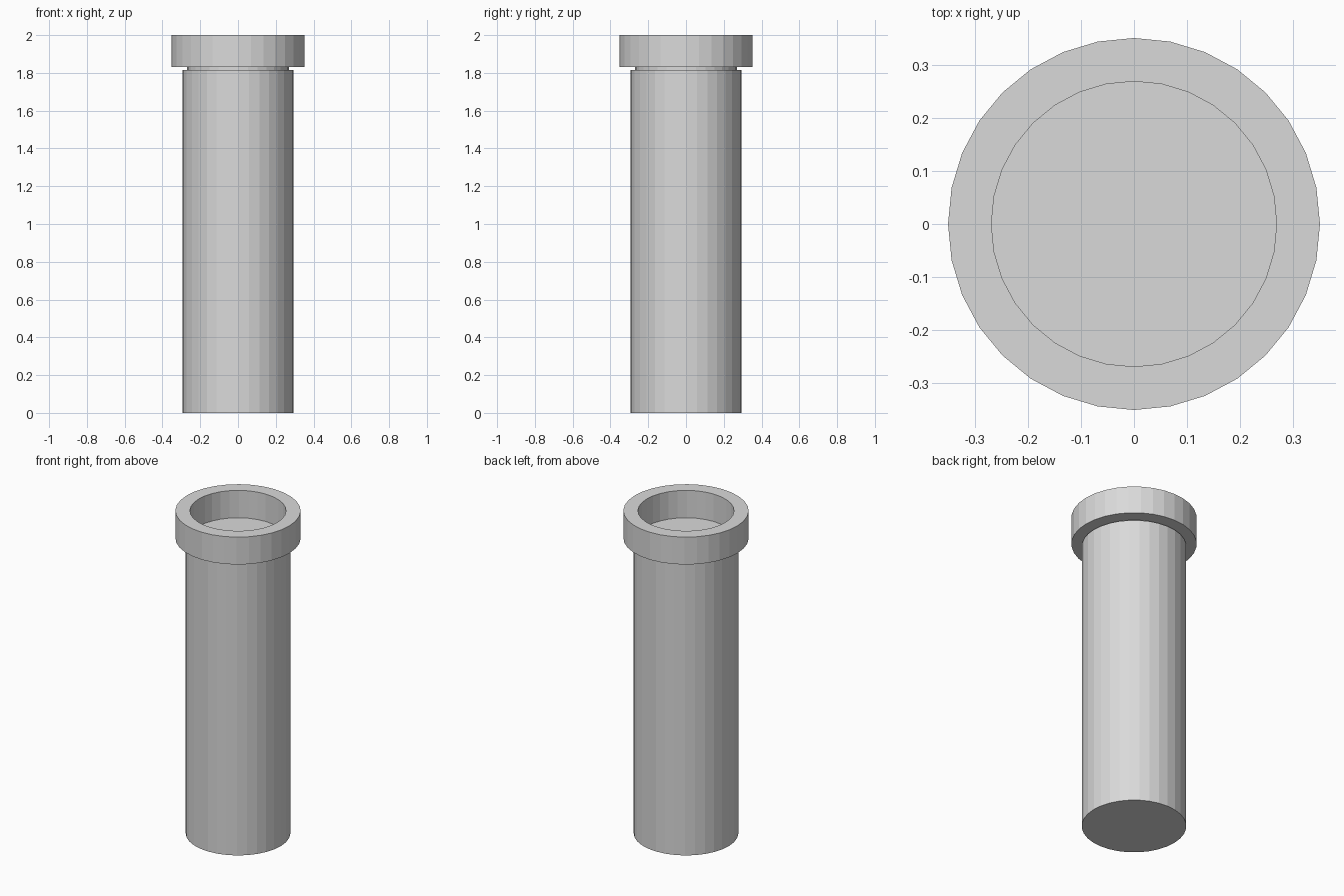
import bpy
import bmesh
from math import cos, sin, tau

cube = bpy.data.objects.get("Cube")
if cube:
    bpy.data.objects.remove(cube, do_unlink=True)

SIDES = 32
NECK_R = 0.27
COLLAR_Z = 1.83

grey = bpy.data.materials.new("light grey")
grey.use_nodes = True
colour = (0.7, 0.7, 0.7, 1)
grey.diffuse_color = colour
grey.node_tree.nodes["Principled BSDF"].inputs["Base Color"].default_value = colour


def lathe(name, profile, closed):
    """Turn (radius, z) points around z; an open profile gets end caps."""
    bm = bmesh.new()
    rings = [[bm.verts.new((r * cos(tau * i / SIDES), r * sin(tau * i / SIDES), z))
              for i in range(SIDES)] for r, z in profile]
    pairs = list(zip(rings, rings[1:]))
    if closed:
        pairs.append((rings[-1], rings[0]))
    else:
        bm.faces.new(rings[0])
        bm.faces.new(rings[-1])
    for low, high in pairs:
        for i in range(SIDES):
            j = (i + 1) % SIDES
            bm.faces.new((low[i], low[j], high[j], high[i]))
    bmesh.ops.recalc_face_normals(bm, faces=bm.faces)
    mesh = bpy.data.meshes.new(name)
    bm.to_mesh(mesh)
    bm.free()
    mesh.materials.append(grey)
    obj = bpy.data.objects.new(name, mesh)
    bpy.context.collection.objects.link(obj)
    return obj


# Solid column with a short, narrower neck that floors the collar
lathe("column", [(0.294, 0), (0.294, 1.815), (NECK_R, 1.815), (NECK_R, COLLAR_Z)], False)

# Open ring on top
lathe("collar", [(NECK_R, COLLAR_Z), (0.352, COLLAR_Z), (0.352, 2), (NECK_R, 2)], True)
